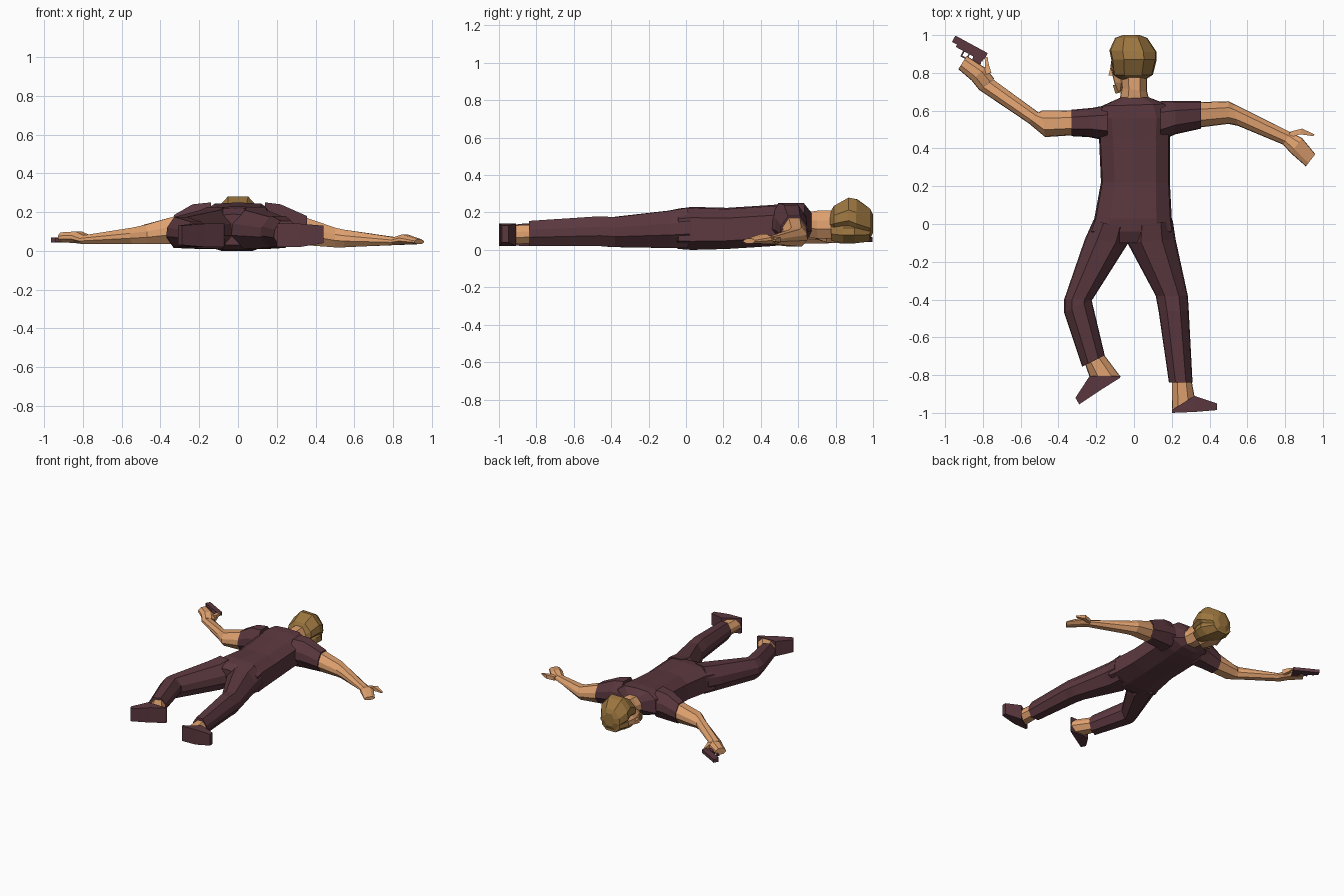
import bpy, bmesh, math
from mathutils import Vector


def material(name, rgb):
    m = bpy.data.materials.new(name)
    m.diffuse_color = (*rgb, 1)
    return m


CLOTH = material("dark_cloth", (0.105, 0.04, 0.05))
SKIN = material("skin", (0.75, 0.36, 0.16))
HAIR = material("hair", (0.33, 0.18, 0.05))

# Cross-sections: (position across the plan edge, position up the height)
ROUND = [(0, .35), (.03, .65), (.28, 1), (.72, 1), (.97, .65), (1, .35), (.75, 0), (.25, 0)]
FLAT = [(0, .2), (.02, .75), (.2, .97), (.5, 1), (.8, .97), (.98, .75), (1, .2), (.7, 0), (.3, 0)]
BOX = [(0, 0), (0, 1), (1, 1), (1, 0)]


def loft(name, mat, rings, profile=ROUND):
    """Skin a body through rings (x1, y1, x2, y2, z low, z high)."""
    bm = bmesh.new()
    loops = []
    for x1, y1, x2, y2, lo, hi in rings:
        loops.append([bm.verts.new((x1 + (x2 - x1) * t, y1 + (y2 - y1) * t, lo + (hi - lo) * s))
                      for t, s in profile])
    n = len(profile)
    for a, b in zip(loops, loops[1:]):
        for i in range(n):
            j = (i + 1) % n
            bm.faces.new((a[i], a[j], b[j], b[i]))
    bm.faces.new(loops[0])
    bm.faces.new(loops[-1])
    bmesh.ops.recalc_face_normals(bm, faces=bm.faces)
    me = bpy.data.meshes.new(name)
    bm.to_mesh(me)
    bm.free()
    me.materials.append(mat)
    ob = bpy.data.objects.new(name, me)
    bpy.context.collection.objects.link(ob)
    return ob


# Torso, lying face down
loft("torso", CLOTH, [
    (-.07, .67, .08, .67, .08, .20),
    (-.17, .625, .17, .635, .05, .25),
    (-.20, .56, .20, .56, .03, .25),
    (-.185, .45, .19, .46, .02, .24),
    (-.175, .22, .19, .22, .005, .225),
    (-.21, .03, .20, .03, .0, .23),
    (-.235, -.04, .21, -.04, .005, .22),
    (-.11, -.10, .06, -.10, .03, .19)], FLAT)

# Trouser legs: one bent, one straight
loft("left_trouser_leg", CLOTH, [
    (-.215, .02, -.02, -.03, .01, .225),
    (-.26, -.08, -.03, -.10, .01, .21),
    (-.37, -.40, -.22, -.40, .015, .175),
    (-.37, -.47, -.225, -.40, .02, .175),
    (-.275, -.755, -.155, -.695, .02, .15)])
loft("right_trouser_leg", CLOTH, [
    (-.02, -.02, .205, .02, .01, .225),
    (-.035, -.10, .22, -.08, .01, .21),
    (.115, -.38, .285, -.38, .015, .175),
    (.13, -.46, .29, -.46, .02, .18),
    (.185, -.84, .31, -.84, .02, .155)])

# Ankles and shoes
loft("left_ankle", SKIN, [
    (-.26, -.74, -.16, -.69, .035, .135),
    (-.235, -.81, -.07, -.81, .03, .135)])
loft("right_ankle", SKIN, [
    (.20, -.83, .305, -.83, .035, .135),
    (.20, -.99, .32, -.91, .03, .13)])
loft("left_shoe", CLOTH, [
    (-.07, -.805, -.075, -.815, .02, .14),
    (-.235, -.805, -.17, -.875, .02, .14),
    (-.31, -.92, -.29, -.955, .03, .13)], BOX)
loft("right_shoe", CLOTH, [
    (.20, -.985, .20, -1.0, .02, .14),
    (.32, -.91, .32, -.995, .02, .14),
    (.44, -.95, .44, -.985, .04, .13)], BOX)

# Sleeves
loft("left_sleeve", CLOTH, [
    (-.14, .44, -.14, .63, .04, .25),
    (-.24, .46, -.22, .615, .035, .24),
    (-.33, .465, -.33, .605, .03, .185)])
loft("right_sleeve", CLOTH, [
    (.14, .44, .14, .65, .04, .25),
    (.22, .475, .22, .65, .035, .24),
    (.355, .505, .355, .65, .03, .18)])

# Bare arms running into the hands
loft("left_arm", SKIN, [
    (-.32, .47, -.32, .60, .035, .18),
    (-.47, .46, -.49, .60, .035, .135),
    (-.56, .535, -.505, .59, .035, .12),
    (-.82, .71, -.745, .765, .035, .08)])
loft("left_hand", SKIN, [
    (-.82, .71, -.74, .77, .035, .08),
    (-.86, .76, -.785, .825, .04, .10),
    (-.93, .82, -.885, .89, .045, .095)])
loft("left_thumb", SKIN, [
    (-.79, .79, -.755, .80, .045, .085),
    (-.79, .85, -.77, .85, .05, .08),
    (-.785, .885, -.775, .885, .055, .07)], BOX)
loft("right_arm", SKIN, [
    (.34, .51, .34, .645, .03, .175),
    (.50, .53, .50, .65, .018, .12),
    (.55, .52, .52, .64, .018, .11),
    (.79, .42, .83, .485, .03, .07)])
loft("right_hand", SKIN, [
    (.79, .42, .83, .485, .03, .07),
    (.83, .375, .89, .455, .032, .085),
    (.91, .305, .96, .37, .035, .06)])
loft("right_thumb", SKIN, [
    (.81, .455, .83, .49, .035, .065),
    (.88, .475, .89, .505, .04, .07),
    (.95, .465, .955, .475, .045, .055)], BOX)

# Neck and the face, turned to the side
loft("neck", SKIN, [
    (-.08, .64, .085, .64, .07, .20),
    (-.065, .72, .07, .70, .06, .21),
    (-.07, .82, .07, .82, .06, .21)])
loft("jaw_and_face", SKIN, [
    (-.09, .70, -.03, .715, .055, .12),
    (-.105, .75, .03, .75, .04, .155),
    (-.125, .83, .03, .83, .035, .155),
    (-.115, .90, .03, .90, .04, .15)])
loft("nose", SKIN, [
    (-.135, .785, -.10, .785, .065, .10),
    (-.12, .85, -.10, .85, .07, .09)], BOX)
loft("chin_beard", HAIR, [
    (-.098, .69, -.055, .70, .06, .10),
    (-.112, .735, -.06, .735, .055, .11)], BOX)

# Hair: back and sides of the head, cap over the crown
loft("hair_back", HAIR, [
    (-.07, .765, .06, .765, .10, .19),
    (-.11, .79, .10, .79, .09, .235),
    (-.12, .87, .12, .87, .09, .28),
    (-.13, .92, .12, .91, .07, .27),
    (-.10, .985, .07, .985, .06, .22),
    (-.06, 1.0, .03, 1.0, .09, .19)])
loft("hair_side", HAIR, [
    (-.03, .775, .08, .775, .05, .15),
    (-.06, .84, .11, .84, .035, .16),
    (-.125, .90, .115, .90, .035, .16),
    (-.10, .985, .06, .985, .045, .15)])

# Pistol lying on its side: slide, frame, grip, trigger guard
muzzle, rear = Vector((-.955, .98)), Vector((-.78, .885))
along = (rear - muzzle).normalized()
down = Vector((along.y, -along.x))


def gun_part(name, a0, a1, d0, d1, lo, hi, lean=0):
    """Bar from d0 to d1 across the gun, spanning a0 to a1 along it."""
    rings = []
    for d, shift in ((d0, 0), (d1, lean)):
        p = muzzle + along * (a0 + shift) + down * d
        q = muzzle + along * (a1 + shift) + down * d
        rings.append((p.x, p.y, q.x, q.y, lo, hi))
    return loft(name, CLOTH, rings, BOX)


gun_part("pistol_slide", 0, .195, -.02, .018, .042, .068)
gun_part("pistol_frame", .03, .19, .015, .032, .045, .065)
gun_part("pistol_grip", .135, .185, .03, .11, .043, .067, .02)
gun_part("trigger_guard_front", .075, .083, .03, .062, .05, .06)
gun_part("trigger_guard_base", .075, .14, .056, .064, .05, .06)
gun_part("trigger", .108, .115, .03, .05, .052, .058)
